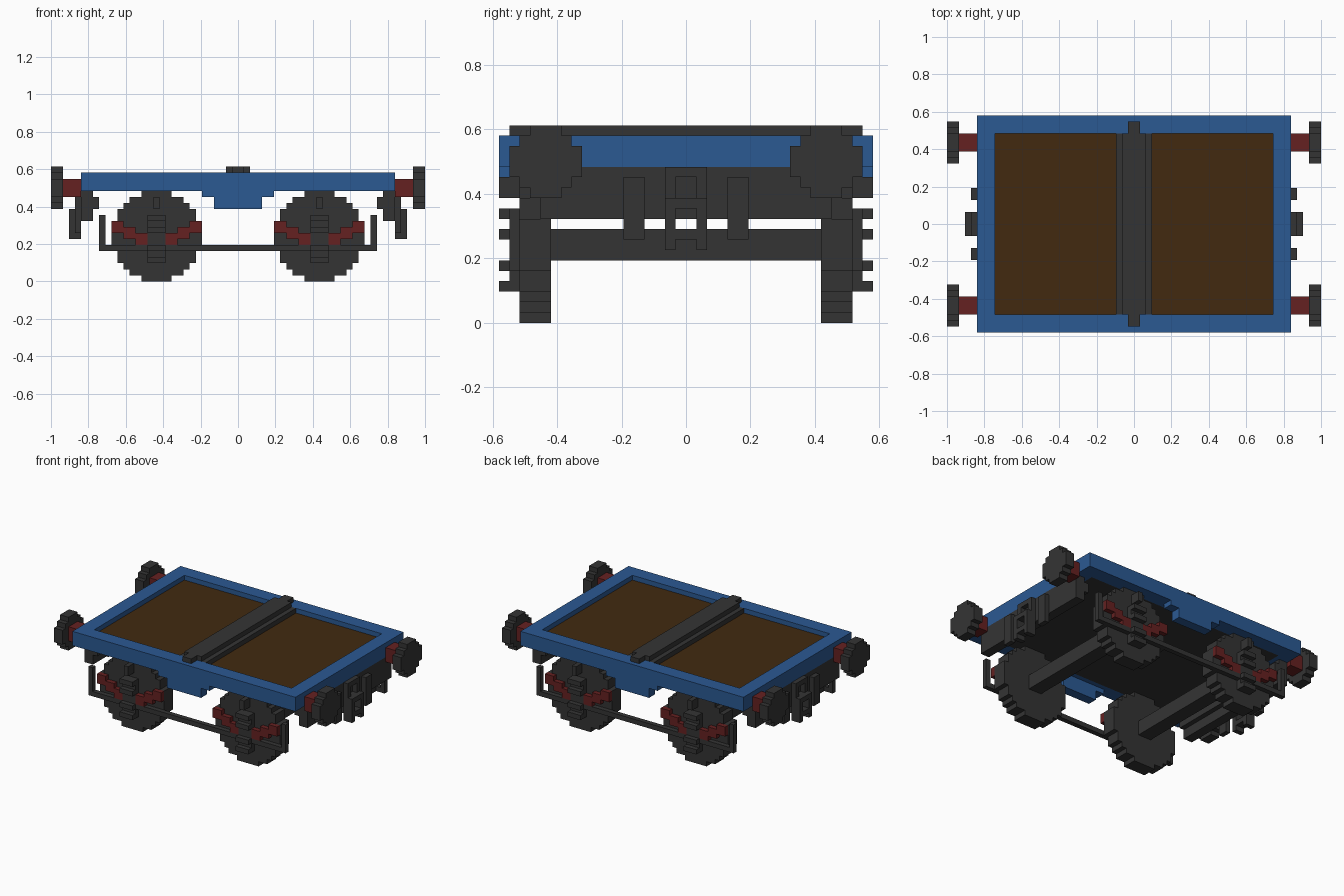
import bpy
import bmesh

U = 2 / 62  # size of one building block

cube = bpy.data.objects.get("Cube")
if cube:
    bpy.data.objects.remove(cube)


def material(name, rgb):
    mat = bpy.data.materials.new(name)
    mat.use_nodes = True
    mat.diffuse_color = (*rgb, 1)
    mat.node_tree.nodes["Principled BSDF"].inputs["Base Color"].default_value = (*rgb, 1)
    return mat


IRON = material("dark iron", (0.034, 0.034, 0.034))
BLUE = material("blue paint", (0.024, 0.1, 0.29))
RED = material("dull red", (0.13, 0.015, 0.015))
WOOD = material("brown wood", (0.054, 0.023, 0.005))


def finish(name, bm, mat):
    bmesh.ops.recalc_face_normals(bm, faces=bm.faces)
    bmesh.ops.scale(bm, vec=(U, U, U), verts=bm.verts)
    mesh = bpy.data.meshes.new(name)
    bm.to_mesh(mesh)
    bm.free()
    mesh.materials.append(mat)
    obj = bpy.data.objects.new(name, mesh)
    bpy.context.collection.objects.link(obj)
    return obj


def add_box(bm, x, y, z):
    """Box between pairs of limits, in blocks."""
    verts = bmesh.ops.create_cube(bm, size=1)["verts"]
    for v in verts:
        v.co = [a[0] if c < 0 else a[1] for a, c in zip((x, y, z), v.co)]


def boxes(name, mat, parts, mirror_x=False, mirror_y=False):
    """One object from boxes, repeated on the opposite sides if asked."""
    bm = bmesh.new()
    for sx in (1, -1) if mirror_x else (1,):
        for sy in (1, -1) if mirror_y else (1,):
            for x, y, z in parts:
                add_box(bm, sorted(sx * a for a in x), sorted(sy * a for a in y), z)
    return finish(name, bm, mat)


def stepped_disc(name, mat, axis, start, depth, centre, size):
    """Extruded round plate with a stair-stepped rim."""
    half = size // 2
    outline = []
    for row in range(-half, half + 1):
        reach = max(c for c in range(half + 1) if c * c + row * row <= (size / 2) ** 2) + 0.5
        outline += [(reach, row - 0.5), (reach, row + 0.5)]
    outline += [(-a, b) for a, b in reversed(outline)]
    # Drop points shared by rows of equal width
    outline = [p for i, p in enumerate(outline) if p != outline[i - 1]]
    bm = bmesh.new()
    verts = []
    for a, b in outline:
        a, b = a + centre[0], b + centre[1]
        verts.append(bm.verts.new((start, a, b) if axis == "x" else (a, start, b)))
    face = bm.faces.new(verts)
    moved = bmesh.ops.extrude_face_region(bm, geom=[face])["geom"]
    push = (depth, 0, 0) if axis == "x" else (0, depth, 0)
    bmesh.ops.translate(bm, vec=push, verts=[v for v in moved if isinstance(v, bmesh.types.BMVert)])
    return finish(name, bm, mat)


# Body frame, floor and underside
boxes("frame_side_rails", BLUE, [((-26, 26), (15, 18), (15, 18))], mirror_y=True)
boxes("frame_end_rails", BLUE, [((23, 26), (-15, 15), (15, 18))], mirror_x=True)
boxes("stepped_sill", BLUE, [((-6, 6), (16, 18), (14, 15)),
                             ((-4, 4), (16, 18), (12, 14))], mirror_y=True)
boxes("floor", WOOD, [((-23, 23), (-15, 15), (16, 17))])
boxes("underside", IRON, [((-23, 23), (-15, 15), (15, 16))])

# Cross beam over the floor
boxes("cross_beam", IRON, [((-3, 3), (-15, 15), (17, 18)),
                           ((-2, 2), (-15, 15), (18, 19)),
                           ((-1, 1), (-17, 17), (18, 19))])

# End beams and couplings
boxes("end_beam", IRON, [((24, 26), (-14, 14), (10, 15)),
                         ((23, 24), (-14, 14), (12, 14))], mirror_x=True)
boxes("coupling_posts", IRON, [((26, 28), (1, 2), (7, 12)),
                               ((26, 27), (1, 2), (12, 15))], True, True)
boxes("coupling_bars", IRON, [((26, 28), (-1, 1), (11, 12)),
                              ((26, 28), (-1, 1), (8, 9)),
                              ((26, 27), (-1, 1), (14, 15))], mirror_x=True)
boxes("end_hangers", IRON, [((26, 27), (4, 6), (8, 14))], True, True)

# Buffers
boxes("buffer_stems", RED, [((26, 29), (12, 15), (14, 17))], True, True)
for sx in (1, -1):
    for sy in (1, -1):
        stepped_disc("buffer_head", IRON, "x", sx * 29, sx * 2, (sy * 13.5, 15.5), 7)

# Wheels, axles, axle boxes and springs
for cx in (-13.5, 13.5):
    boxes("axle", IRON, [((cx - 1.5, cx + 1.5), (-13, 13), (6, 9))])
    for sy in (1, -1):
        stepped_disc("wheel", IRON, "y", sy * 13, sy * 3, (cx, 7.5), 15)
    width = (cx - 1.5, cx + 1.5)
    boxes("axle_box", IRON, [(width, (16, 17), (3, 11))]
          + [(width, (17, 18), (z, z + 1)) for z in (3, 5, 8, 10)], mirror_y=True)
    boxes("spring_peg", IRON, [((cx - 0.5, cx + 0.5), (16, 18), (12, 14))], mirror_y=True)
    leaves = []
    for i in range(3):
        near, far = 1.5 + 2 * i, 3.5 + 2 * i
        for side in (1, -1):
            leaves.append((sorted((cx + side * near, cx + side * far)), (16, 17), (6 + i, 8 + i)))
    boxes("leaf_spring", RED, leaves, mirror_y=True)

# Brake rod with upturned ends
boxes("brake_rod", IRON, [((-23, 23), (16, 17), (5, 6)),
                          ((22, 23), (16, 17), (6, 11)),
                          ((-23, -22), (16, 17), (6, 11))], mirror_y=True)
